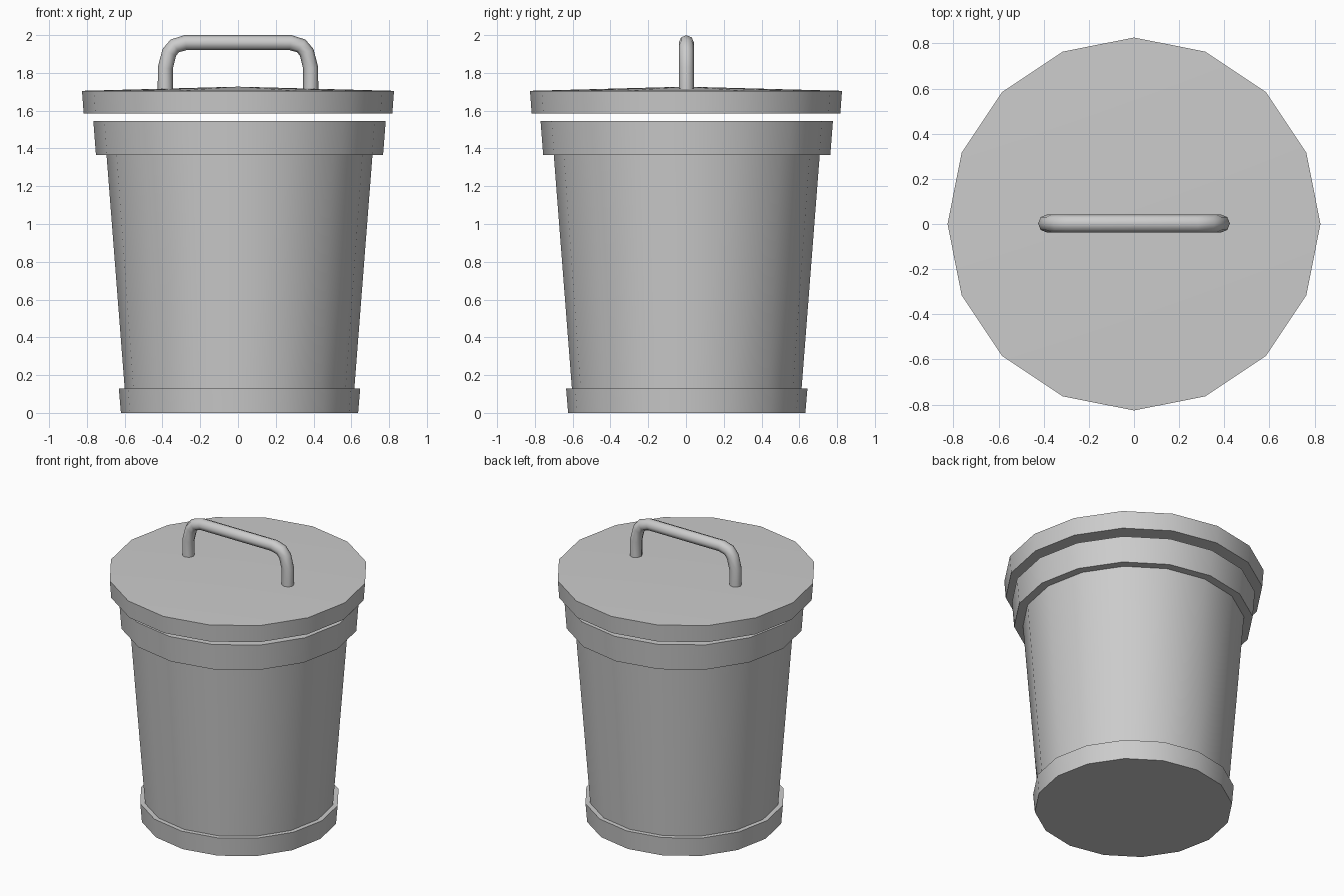
import bpy, bmesh
from math import cos, sin, pi, radians

if "Cube" in bpy.data.objects:
    bpy.data.objects.remove(bpy.data.objects["Cube"])

SIDES = 16


def smooth(obj):
    bpy.ops.object.select_all(action='DESELECT')
    obj.select_set(True)
    bpy.context.view_layer.objects.active = obj
    bpy.ops.object.shade_smooth_by_angle(angle=radians(32))


def lathe(name, profile, location):
    """Revolve (radius, z) points; radius 0 makes a single pole vertex."""
    bm = bmesh.new()
    rings = []
    for r, z in profile:
        n = SIDES if r > 0 else 1
        rings.append([bm.verts.new((r * cos(2 * pi * i / SIDES),
                                    r * sin(2 * pi * i / SIDES), z))
                      for i in range(n)])
    for a, b in zip(rings, rings[1:]):
        for i in range(SIDES):
            j = (i + 1) % SIDES
            quad = [a[i % len(a)], a[j % len(a)], b[j % len(b)], b[i % len(b)]]
            bm.faces.new(list(dict.fromkeys(quad)))
    bmesh.ops.recalc_face_normals(bm, faces=bm.faces)
    mesh = bpy.data.meshes.new(name)
    bm.to_mesh(mesh)
    bm.free()
    obj = bpy.data.objects.new(name, mesh)
    bpy.context.collection.objects.link(obj)
    obj.location = location
    smooth(obj)
    return obj


# Hollow tapered bin with base band and thick upper band
lathe("bin_body", [
    (0, 0), (0.628, 0), (0.639, 0.13), (0.608, 0.13),
    (0.704, 1.365), (0.76, 1.365), (0.774, 1.545),
    (0.67, 1.545), (0.58, 0.06), (0, 0.06)], (0.008, 0.004, 0))

# Lid with a very shallow raised top
lathe("lid", [(0, 1.585), (0.817, 1.585), (0.826, 1.705), (0, 1.727)], (0, 0, 0))

# Bent tube handle, mirrored from its left half
left = [(-0.385, 1.69), (-0.385, 1.825), (-0.364, 1.908),
        (-0.335, 1.943), (-0.278, 1.96)]
path = left + [(-x, z) for x, z in reversed(left)]
curve = bpy.data.curves.new("handle", 'CURVE')
curve.dimensions = '3D'
curve.bevel_depth = 0.04
curve.bevel_resolution = 2
curve.use_fill_caps = True
spline = curve.splines.new('POLY')
spline.points.add(len(path) - 1)
for p, (x, z) in zip(spline.points, path):
    p.co = (x, 0.002, z, 1)
handle = bpy.data.objects.new("handle", curve)
bpy.context.collection.objects.link(handle)
bpy.ops.object.select_all(action='DESELECT')
handle.select_set(True)
bpy.context.view_layer.objects.active = handle
bpy.ops.object.convert(target='MESH')
bpy.ops.object.shade_smooth_by_angle(angle=radians(50))
